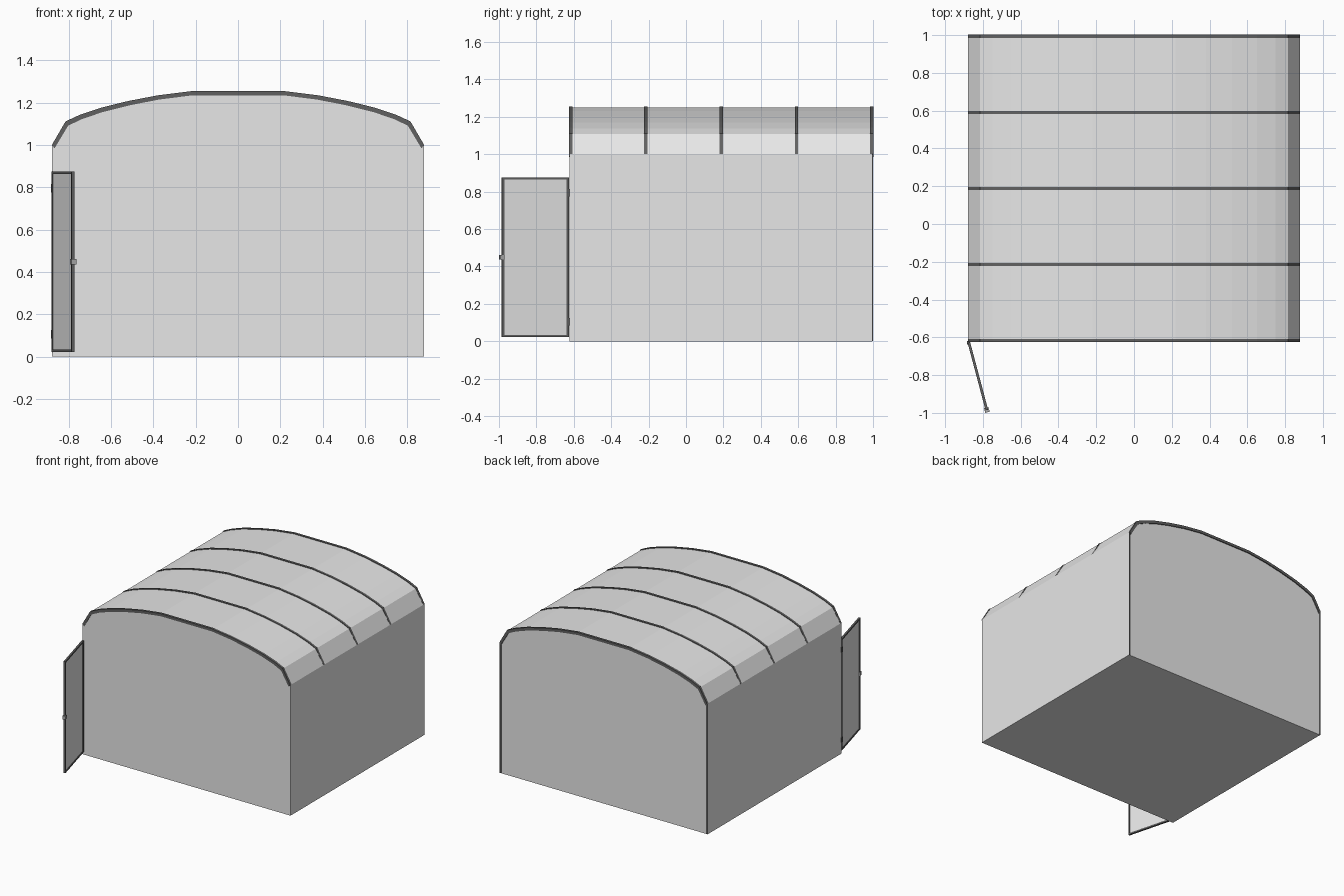
import bpy, bmesh, math
from mathutils import Matrix, Vector

cube = bpy.data.objects.get("Cube")
if cube:
    bpy.data.objects.remove(cube)


def material(name, value):
    m = bpy.data.materials.new(name)
    m.use_nodes = True
    colour = (value, value, value, 1)
    m.diffuse_color = colour
    m.node_tree.nodes["Principled BSDF"].inputs["Base Color"].default_value = colour
    return m


sheet = material("light grey sheet", 0.8)
steel = material("dark grey steel", 0.12)
handle_grey = material("mid grey handle", 0.4)


def finish(bm, name, mat):
    bmesh.ops.recalc_face_normals(bm, faces=bm.faces)
    mesh = bpy.data.meshes.new(name)
    bm.to_mesh(mesh)
    bm.free()
    mesh.materials.append(mat)
    ob = bpy.data.objects.new(name, mesh)
    bpy.context.collection.objects.link(ob)
    return ob


def box(name, lo, hi, mat, matrix=Matrix()):
    lo, hi = Vector(lo), Vector(hi)
    bm = bmesh.new()
    bmesh.ops.create_cube(bm, size=1)
    bmesh.ops.scale(bm, vec=hi - lo, verts=bm.verts)
    bmesh.ops.translate(bm, vec=(lo + hi) / 2, verts=bm.verts)
    bm.transform(matrix)
    return finish(bm, name, mat)


def extrude_profile(name, points, y0, y1, mat):
    bm = bmesh.new()
    face = bm.faces.new([bm.verts.new((x, y0, z)) for x, z in points])
    geom = bmesh.ops.extrude_face_region(bm, geom=[face])["geom"]
    moved = [g for g in geom if isinstance(g, bmesh.types.BMVert)]
    bmesh.ops.translate(bm, vec=(0, y1 - y0, 0), verts=moved)
    return finish(bm, name, mat)


# Arched outline, eave to ridge, mirrored to the other eave
half = [(0.88, 1.0), (0.815, 1.107), (0.75, 1.137), (0.65, 1.171),
        (0.52, 1.203), (0.38, 1.23), (0.22, 1.25)]
arch = half + [(-x, z) for x, z in reversed(half)]
front, back = -0.622, 0.995

# Closed shell with walls, floor and roof
extrude_profile("shell", [(0.88, 0)] + arch + [(-0.88, 0)], front, back, sheet)

# Roof ribs, standing slightly proud of the roof
inner = [(x * 0.985, z - 0.015) for x, z in arch]
outer = [(x, z + (0.005 if z > 1 else 0)) for x, z in arch]
for i in range(5):
    y = -0.617 + i * 0.4025
    extrude_profile(f"roof_rib_{i + 1}", outer + inner[::-1], y - 0.009, y + 0.009, steel)

# Back edge frame: corner posts and arch
for side, s in (("left", 1), ("right", -1)):
    xs = sorted((s * 0.868, s * 0.8795))
    box(f"back_post_{side}", (xs[0], 0.98, 0.001), (xs[1], 0.9985, 1.0), steel)

# Open door, built along local x from the hinge and swung outward
start, end = Vector((-0.874, -0.628, 0)), Vector((-0.779, -0.985, 0))
run = end - start
width = run.length
swing = Matrix.Translation(start) @ Matrix.Rotation(math.atan2(run.y, run.x), 4, "Z")
low, high, bar, t = 0.022, 0.876, 0.012, 0.007
box("door_panel", (bar / 2, -0.003, low + 0.005), (width - 0.005, 0.003, high - 0.005), sheet, swing)
for name, z in (("bottom", low), ("top", high - bar)):
    box(f"door_{name}_rail", (0, -t, z), (width, t, z + bar), steel, swing)
for name, x in (("hinge", 0), ("outer", width - bar)):
    box(f"door_{name}_stile", (x, -t, low), (x + bar, t, high), steel, swing)
box("door_handle", (width - 0.013, -0.012, 0.436), (width + 0.012, 0.012, 0.462), handle_grey, swing)

# Hinges between the door and the front corner
for i, z in enumerate((0.105, 0.795)):
    box(f"door_hinge_{i + 1}", (-0.883, -0.638, z - 0.02), (-0.868, -0.62, z + 0.02), steel)
